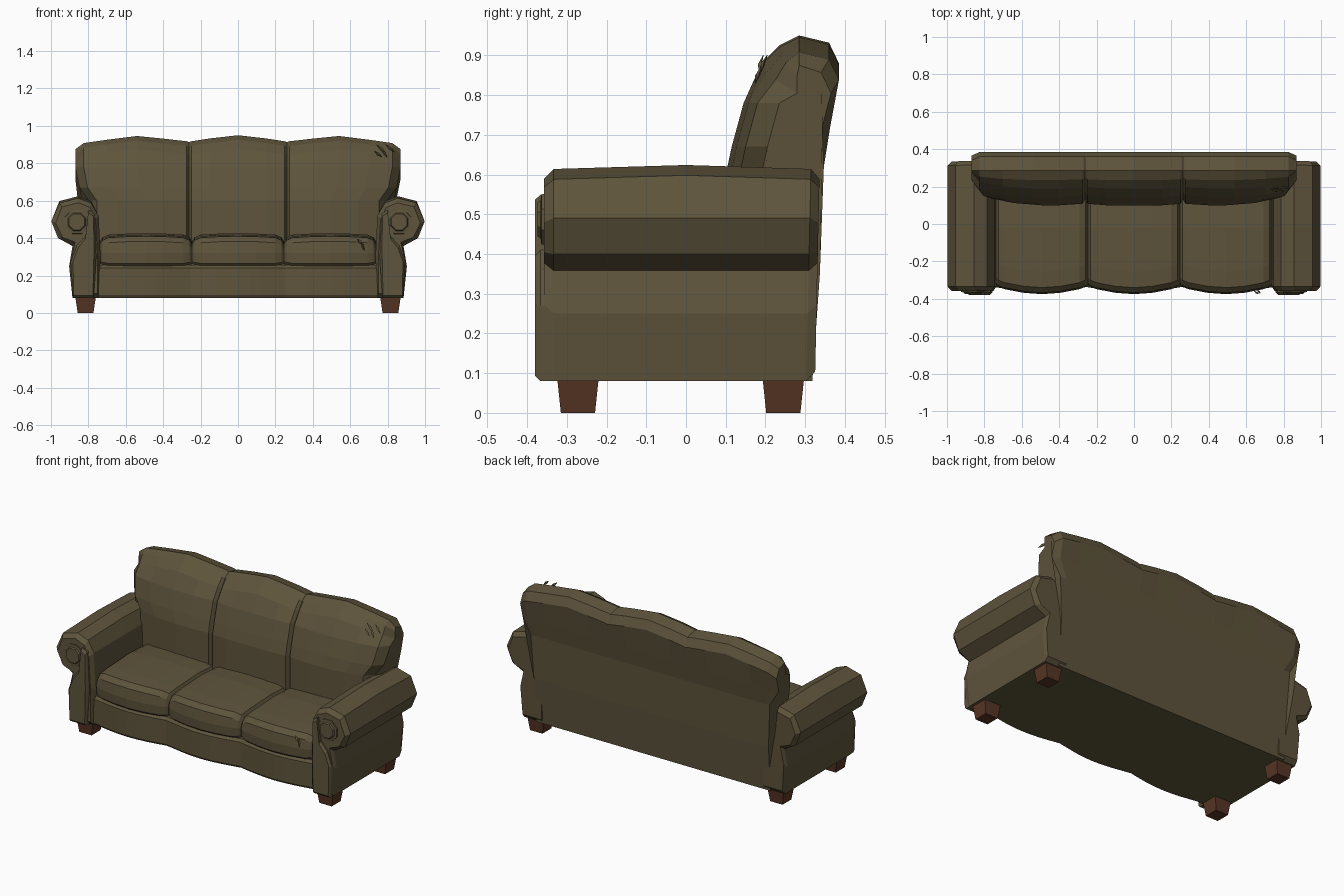
import bpy, bmesh, math

if "Cube" in bpy.data.objects:
    bpy.data.objects.remove(bpy.data.objects["Cube"])


def material(name, rgb):
    m = bpy.data.materials.new(name)
    m.diffuse_color = (*rgb, 1)
    m.use_nodes = True
    m.node_tree.nodes["Principled BSDF"].inputs["Base Color"].default_value = m.diffuse_color
    return m


FABRIC = material("olive fabric", (0.112, 0.089, 0.045))
WOOD = material("brown wood", (0.095, 0.036, 0.018))


def loft(name, rings, mat, sx=1):
    """Skin a list of equal closed rings and cap both ends."""
    bm = bmesh.new()
    vs = [[bm.verts.new((x * sx, y, z)) for x, y, z in r] for r in rings]
    n = len(rings[0])
    for a, b in zip(vs, vs[1:]):
        for i in range(n):
            j = (i + 1) % n
            bm.faces.new((a[i], a[j], b[j], b[i]))
    bm.faces.new(vs[0][::-1])
    bm.faces.new(vs[-1])
    bmesh.ops.recalc_face_normals(bm, faces=bm.faces)
    me = bpy.data.meshes.new(name)
    bm.to_mesh(me)
    bm.free()
    me.materials.append(mat)
    ob = bpy.data.objects.new(name, me)
    bpy.context.collection.objects.link(ob)
    return ob


def inset(profile, k, centre):
    """Pull a 2D profile towards a centre by roughly a fixed distance."""
    out = []
    for p in profile:
        dx, dz = p[0] - centre[0], p[1] - centre[1]
        l = math.hypot(dx, dz)
        out.append((p[0] - dx / l * k, p[1] - dz / l * k))
    return out


def bow(x):
    """Front bulge, one wave per seat cushion."""
    return 0.035 * abs(math.cos(math.pi * x / 0.5))if abs(x) < 0.25 else \
        0.032 * max(0, math.cos(math.pi * (abs(x) - 0.495) / 0.5))


# Backrest: cross-sections along x, (x, top height, front setback, back setback)
half = [(0, .95, 0, 0), (.15, .933, 0, 0), (.248, .918, .008, 0), (.262, .913, .03, 0),
        (.276, .918, .008, 0), (.4, .932, 0, 0), (.54, .946, 0, 0), (.70, .926, .012, 0),
        (.825, .908, .035, 0), (.87, .875, .09, .02)]
stations = [(-x, t, d, e) for x, t, d, e in half[:0:-1]] + half


def back_width(x, z):
    if abs(x) < 0.5 or z >= 0.70:
        return x
    return x * (0.915 if z < 0.6 else 0.915 + 0.85 * (z - 0.6))


rings = []
for x, t, d, e in stations:
    sec = [(.318, .08), (.337, .35), (.347, .62), (.363 - e, .72), (.385 - e, t - .07),
           (.36 - e, t - .018), (.285, t), (.235 + d / 2, t - .025), (.19 + d, t - .07),
           (.145 + d, .78), (.115 + d, .67), (.10 + d, .60), (.10 + d, .38), (.12, .08)]
    rings.append([(back_width(x, z), y, z) for y, z in sec])
loft("backrest", rings, FABRIC)

# Base with a wavy front
rings = []
for i in range(-12, 13):
    x = i * 0.0633
    f = -0.335 - bow(x)
    rings.append([(x, f + .01, .08), (x, f, .095), (x, f, .24), (x, f + .015, .255),
                  (x, .25, .255), (x, .25, .08)])
loft("base", rings, FABRIC)

# Three seat cushions
for n, cx in (("left", -.492), ("middle", 0), ("right", .492)):
    rings = []
    for t in (-1, -.95, -.82, -.4, 0, .4, .82, .95, 1):
        x = cx + t * .245
        s = {1: .03, .95: .011, .82: 0}.get(abs(t), 0)
        f = -0.338 - 0.037 * math.cos(t * math.pi / 2) + s * 0.5
        top = .418 - .012 * t * t - s
        rings.append([(x, f + .02, .25 + s * .5), (x, f + .004, .265 + s * .5), (x, f, .32),
                      (x, f + .008, top - .035), (x, f + .035, top - .008), (x, f + .12, top),
                      (x, -.02, top + .008), (x, .15, top), (x, .15, .25 + s * .5)])
    loft(n + "_seat_cushion", rings, FABRIC)

# Arms, front facings, scroll discs and legs, mirrored in x
arm = [(.885, .08), (.903, .25), (.885, .358), (.962, .40), (.998, .49), (.955, .588),
       (.855, .614), (.785, .588), (.745, .52), (.735, .30), (.745, .08)]
facing = [(.772, .08), (.882, .08), (.895, .27), (.862, .36), (.815, .41), (.80, .55),
          (.768, .53), (.757, .30)]
for side, sx in (("left", -1), ("right", 1)):
    small = [(x, max(z, .085)) for x, z in inset(arm, .025, (.84, .42))]
    rings = []
    for prof, y in ((small, -.358), (arm, -.333), (arm, 0), (arm, .312), (small, .334)):
        ring = []
        for x, z in prof:
            slant = .022 * (z - .5) if y > .1 else 0
            crown = .010 if y == 0 and z > .58 else 0
            ring.append((x, y + slant, z + crown))
        rings.append(ring)
    loft(side + "_arm", rings, FABRIC, sx)

    rings = []
    for k, y in ((0, -.33), (0, -.366), (.014, -.38)):
        rings.append([(x, y, max(z, .08)) for x, z in inset(facing, k, (.825, .30))])
    loft(side + "_arm_facing", rings, FABRIC, sx)

    rings = []
    for r, y in ((.072, -.34), (.068, -.364), (.052, -.366), (.046, -.374)):
        rings.append([(.862 + r * math.cos(a * math.pi / 4 + .39), y,
                       .487 + r * math.sin(a * math.pi / 4 + .39)) for a in range(8)])
    loft(side + "_arm_scroll", rings, FABRIC, sx)

    for end, y0 in (("front", -.272), ("back", .245)):
        rings = []
        for hx, hy, z in ((.042, .043, 0), (.055, .052, .085)):
            rings.append([(.815 + a * hx, y0 + b * hy, z)
                          for a, b in ((-1, -1), (1, -1), (1, 1), (-1, 1))])
        loft(f"{side}_{end}_leg", rings, WOOD, sx)

# Torn fabric slivers on the backrest and the right seat cushion
tears = [((.74, .195, .90), (.79, .185, .855)), ((.76, .20, .885), (.80, .175, .83)),
         ((.79, .205, .90), (.835, .19, .86)), ((.73, .19, .865), (.77, .175, .835)),
         ((.64, -.355, .395), (.665, -.372, .365)), ((.66, -.35, .38), (.675, -.37, .335))]
for i, (a, b) in enumerate(tears):
    mid = [(p + q) / 2 for p, q in zip(a, b)]
    rings = []
    for p, w in ((a, .001), (mid, .006), (b, .001)):
        x, y, z = p
        rings.append([(x - w, y, z - w), (x + w, y, z + w), (x, y - w * 1.5, z)])
    loft(f"torn_fabric_{i + 1}", rings, FABRIC)
